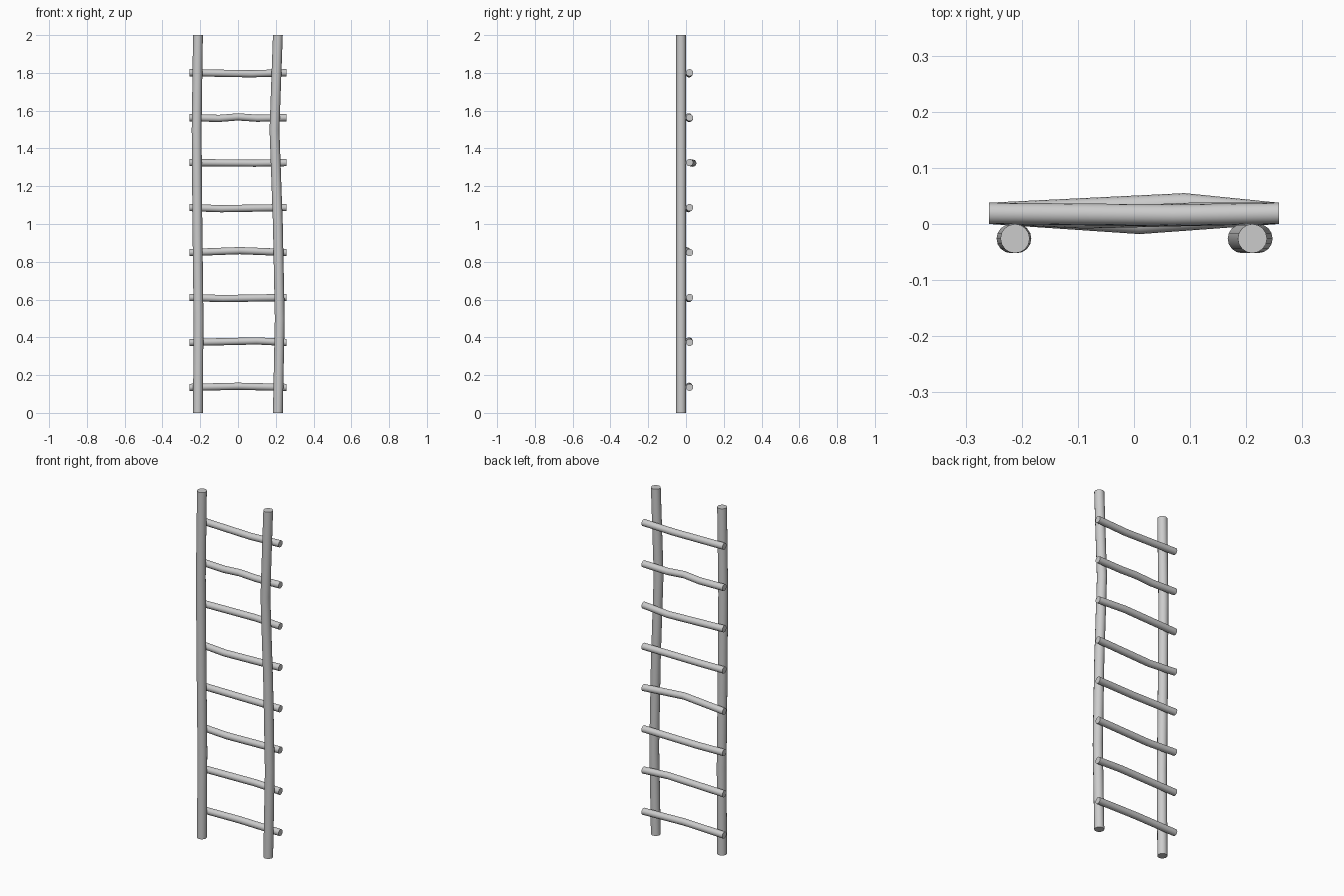
import bpy, bmesh, math
from mathutils import Vector

if "Cube" in bpy.data.objects:
    bpy.data.objects.remove(bpy.data.objects["Cube"])

SIDES = 16


def bent_pole(name, points, radius, axis):
    """Round pole through the points, with rings square to the given axis."""
    bm = bmesh.new()
    rings = []
    for p in points:
        ring = []
        for i in range(SIDES):
            a = 2 * math.pi * i / SIDES
            c, s = radius * math.cos(a), radius * math.sin(a)
            off = Vector((c, s, 0)) if axis == 'Z' else Vector((0, c, s))
            ring.append(bm.verts.new(Vector(p) + off))
        rings.append(ring)
    for a, b in zip(rings, rings[1:]):
        for i in range(SIDES):
            j = (i + 1) % SIDES
            bm.faces.new((a[i], a[j], b[j], b[i]))
    bm.faces.new(rings[0])
    bm.faces.new(rings[-1])
    bmesh.ops.recalc_face_normals(bm, faces=bm.faces)
    mesh = bpy.data.meshes.new(name)
    bm.to_mesh(mesh)
    bm.free()
    obj = bpy.data.objects.new(name, mesh)
    bpy.context.collection.objects.link(obj)
    bpy.ops.object.select_all(action='DESELECT')
    obj.select_set(True)
    bpy.context.view_layer.objects.active = obj
    bpy.ops.object.shade_smooth_by_angle(angle=math.radians(35))
    return obj


# Upright rails: x position at even heights
heights = (0, 0.5, 1.0, 1.5, 2.0)
rails = {
    "left_rail": (-0.212, -0.209, -0.215, -0.219, -0.212),
    "right_rail": (0.211, 0.221, 0.211, 0.193, 0.211),
}
for name, xs in rails.items():
    bent_pole(name, [(x, -0.026, z) for x, z in zip(xs, heights)], 0.026, 'Z')

# Rungs lashed behind the rails; each bend is (x, y shift, z shift)
bends = [
    [(0.0, -0.003, 0.006)],
    [(0.10, -0.003, 0.008)],
    [(-0.08, -0.004, -0.006)],
    [(0.01, -0.018, 0.010)],
    [(-0.09, -0.008, -0.006)],
    [(0.09, 0.017, -0.003)],
    [(-0.10, -0.002, -0.004), (0.0, -0.004, 0.004), (0.10, 0.0, -0.003)],
    [(0.07, -0.003, -0.006)],
]
for i, bend in enumerate(bends):
    y, z = 0.019, 0.135 + 0.238 * i
    pts = [(-0.258, y, z)]
    pts += [(bx, y + dy, z + dz) for bx, dy, dz in bend]
    pts.append((0.258, y, z))
    bent_pole(f"rung_{i + 1}", pts, 0.019, 'X')
